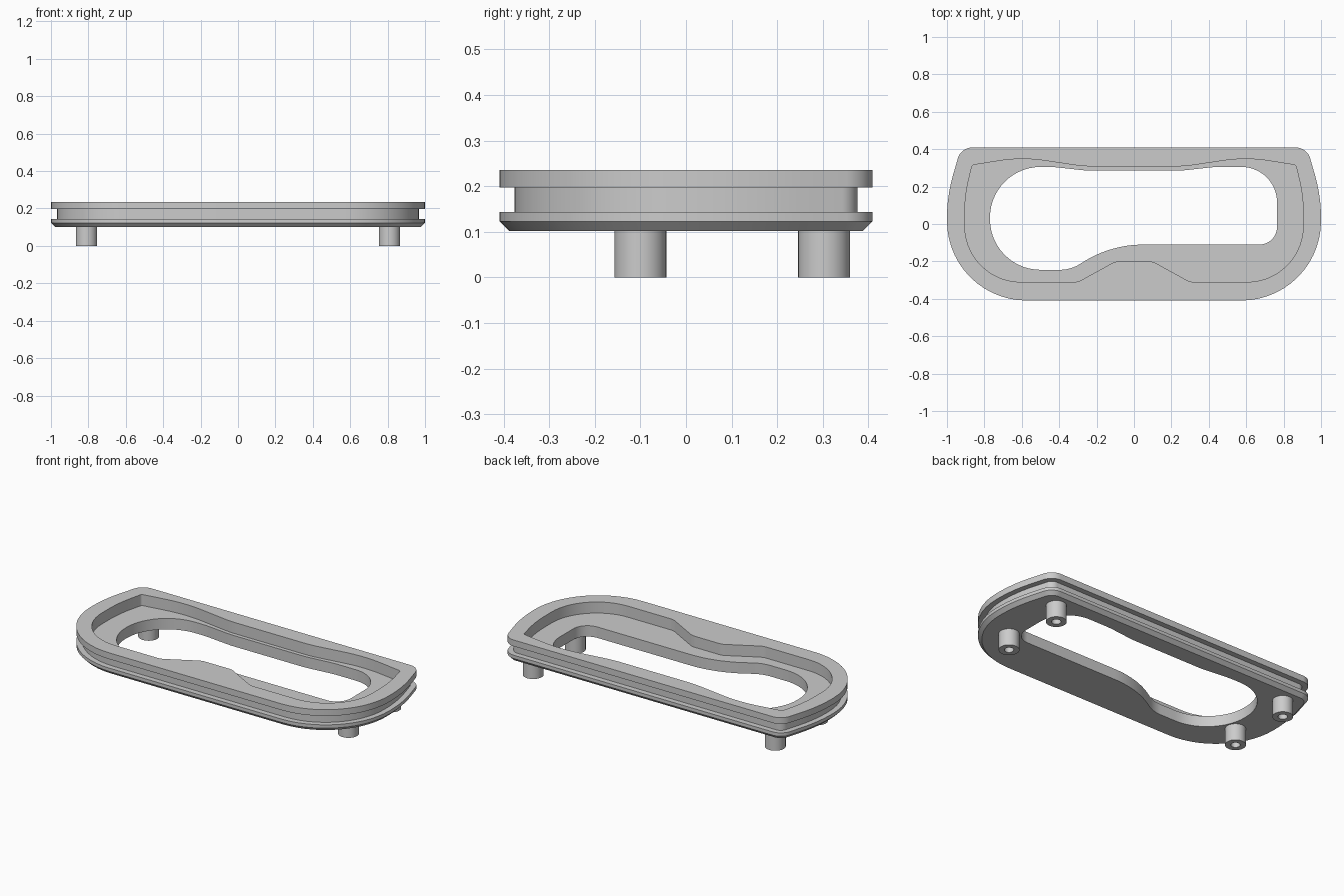
import bpy, bmesh, math
from mathutils import Vector

cube = bpy.data.objects.get("Cube")
if cube:
    bpy.data.objects.remove(cube)

grey = bpy.data.materials.new("plain grey")
grey.use_nodes = True
colour = (0.6, 0.6, 0.6, 1)
grey.diffuse_color = colour
grey.node_tree.nodes["Principled BSDF"].inputs["Base Color"].default_value = colour


def fillet(corners, steps=14):
    """Round each (x, y, radius) corner of a closed polygon."""
    out = []
    for i, (x, y, r) in enumerate(corners):
        p = Vector((x, y))
        a = Vector(corners[i - 1][:2]) - p
        b = Vector(corners[(i + 1) % len(corners)][:2]) - p
        a.normalize()
        b.normalize()
        half = a.angle(b) / 2
        centre = p + (a + b).normalized() * (r / math.sin(half))
        start = p + a * (r / math.tan(half)) - centre
        end = p + b * (r / math.tan(half)) - centre
        sweep = math.pi - 2 * half
        for k in range(steps + 1):
            t = k / steps
            out.append(centre + (start * math.sin((1 - t) * sweep)
                                 + end * math.sin(t * sweep)) / math.sin(sweep))
    return out


def mirrored(right):
    return right + [(-x, y, r) for x, y, r in reversed(right)]


def inset(loop, d):
    """Move a counter-clockwise loop inwards by d."""
    out = []
    for i, p in enumerate(loop):
        t = (loop[(i + 1) % len(loop)] - loop[i - 1]).normalized()
        out.append(p + Vector((-t.y, t.x)) * d)
    return out


def finish(bm, name):
    bmesh.ops.recalc_face_normals(bm, faces=bm.faces)
    mesh = bpy.data.meshes.new(name)
    bm.to_mesh(mesh)
    bm.free()
    mesh.materials.append(grey)
    ob = bpy.data.objects.new(name, mesh)
    bpy.context.collection.objects.link(ob)
    bpy.ops.object.select_all(action="DESELECT")
    ob.select_set(True)
    bpy.context.view_layer.objects.active = ob
    bpy.ops.object.shade_smooth_by_angle(angle=math.radians(30))


def loft(bm, rings):
    """Join (loop, z) rings with walls; return the edges of every ring."""
    edges, last = [], None
    for loop, z in rings:
        vs = [bm.verts.new((p.x, p.y, z)) for p in loop]
        n = len(vs)
        edges.append([bm.edges.new((vs[i], vs[(i + 1) % n])) for i in range(n)])
        if last:
            for i in range(n):
                j = (i + 1) % n
                bm.faces.new((last[i], last[j], vs[j], vs[i]))
        last = vs
    return edges


# Outlines, counter-clockwise
outer = fillet(mirrored([(1, -0.409, 0.425), (1, 0.15, 0.85), (0.925, 0.409, 0.08)]))
recess = fillet(mirrored([
    (0.1, -0.2, 0.08), (0.3, -0.31, 0.08), (0.905, -0.31, 0.3),
    (0.905, 0.15, 0.8), (0.865, 0.315, 0.015), (0.6, 0.357, 0.8),
    (0.27, 0.308, 0.7)]))
opening = fillet([
    (-0.77, -0.245, 0.27), (-0.34, -0.245, 0.2), (-0.12, -0.11, 0.6),
    (0.765, -0.11, 0.095), (0.765, 0.305, 0.19),
    (0.43, 0.305, 0.6), (0.25, 0.285, 0.6), (-0.25, 0.285, 0.6),
    (-0.43, 0.305, 0.6), (-0.77, 0.305, 0.27)])

# Ring-shaped body with a chamfered foot, side groove and stepped inside
BASE, LIP, FLOOR, RIM, TOP = 0.102, 0.143, 0.168, 0.197, 0.235
groove = inset(outer, 0.033)
bm = bmesh.new()
outside = loft(bm, [(inset(outer, 0.021), BASE), (outer, 0.123), (outer, LIP),
                    (groove, LIP), (groove, RIM), (outer, RIM), (outer, TOP)])
step = loft(bm, [(recess, FLOOR), (recess, TOP)])
hole = loft(bm, [(opening, BASE), (opening, FLOOR)])
for a, b in ((outside[-1], step[1]), (step[0], hole[1]), (outside[0], hole[0])):
    bmesh.ops.triangle_fill(bm, edges=a + b, use_beauty=True)
finish(bm, "frame_body")

# Four hollow legs
circle = [Vector((math.cos(k * math.tau / 40), math.sin(k * math.tau / 40)))
          for k in range(40)]
for side, x in (("right", -0.81), ("left", 0.81)):
    for end, y in (("front", -0.1), ("back", 0.303)):
        wall, bore = ([Vector((x, y)) + c * r for c in circle] for r in (0.057, 0.026))
        bm = bmesh.new()
        edges = loft(bm, [(wall, BASE), (wall, 0), (bore, 0), (bore, 0.09)])
        bmesh.ops.contextual_create(bm, geom=edges[-1])
        finish(bm, f"{end}_{side}_leg")
